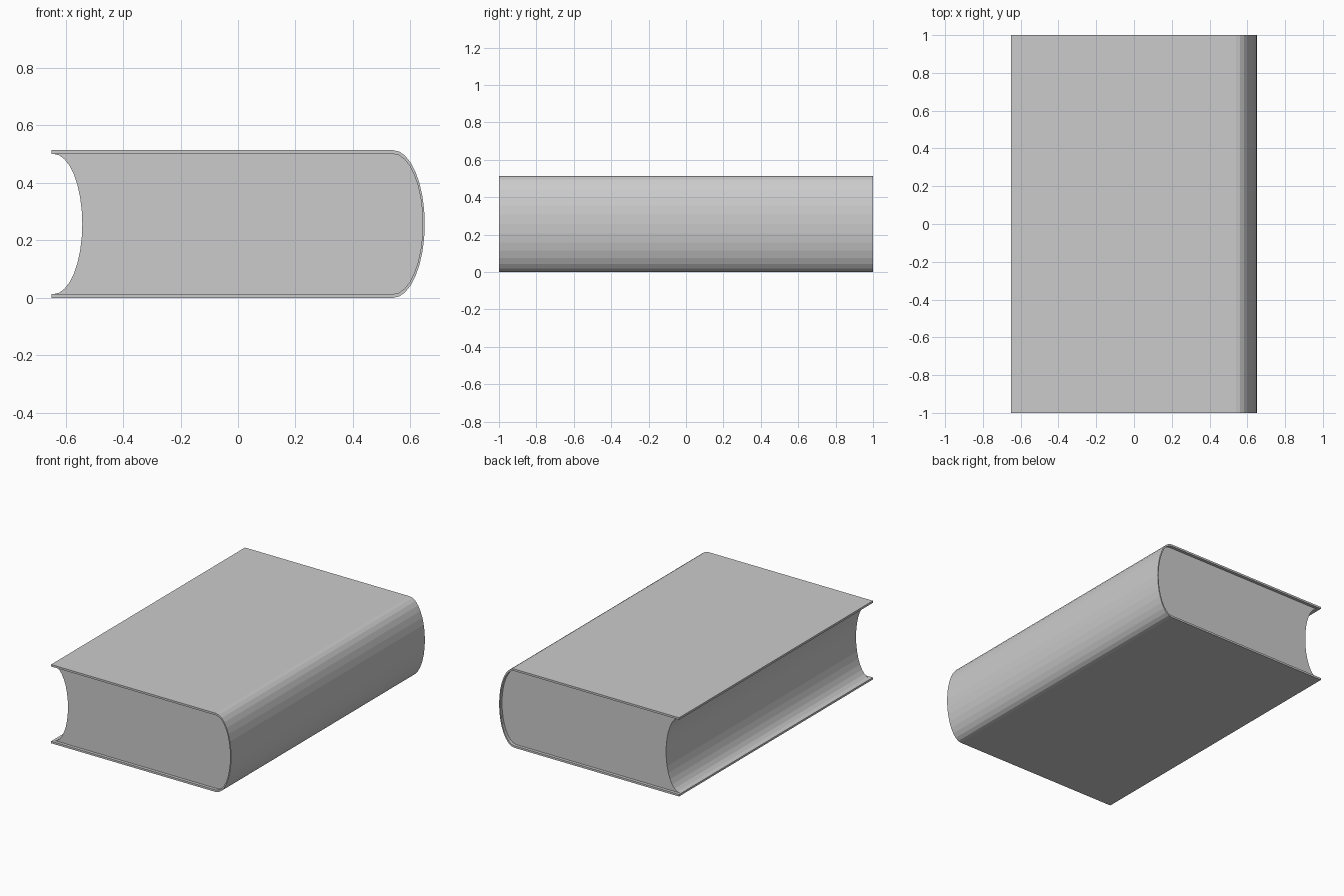
import bpy, bmesh
from math import sin, cos, pi

if "Cube" in bpy.data.objects:
    bpy.data.objects.remove(bpy.data.objects["Cube"])

HEIGHT = 0.514     # overall thickness of the book
BOARD = 0.013      # cover board thickness
MID = HEIGHT / 2
SEGS = 16


def arc(cx, rx, rz):
    """Half ellipse bulging to +x, from bottom to top."""
    pts = []
    for i in range(SEGS + 1):
        a = -pi / 2 + pi * i / SEGS
        pts.append((cx + rx * cos(a), MID + rz * sin(a)))
    return pts


def extrude_profile(name, profile, half_len):
    """Extrude an (x, z) outline along y, centred on y = 0."""
    bm = bmesh.new()
    face = bm.faces.new([bm.verts.new((x, -half_len, z)) for x, z in profile])
    geo = bmesh.ops.extrude_face_region(bm, geom=[face])["geom"]
    verts = [g for g in geo if isinstance(g, bmesh.types.BMVert)]
    bmesh.ops.translate(bm, verts=verts, vec=(0, 2 * half_len, 0))
    bmesh.ops.recalc_face_normals(bm, faces=bm.faces)
    mesh = bpy.data.meshes.new(name)
    bm.to_mesh(mesh)
    bm.free()
    obj = bpy.data.objects.new(name, mesh)
    bpy.context.collection.objects.link(obj)
    return obj


# Cover: two boards joined by the rounded spine
outer = arc(0.54, 0.11, MID)
inner = arc(0.54, 0.103, MID - BOARD)
cover = ([(-0.65, 0)] + outer + [(-0.65, HEIGHT), (-0.65, HEIGHT - BOARD)]
         + inner[::-1] + [(-0.65, BOARD)])
extrude_profile("cover", cover, 1.0)

# Page block: rounded into the spine, hollow fore edge, slightly inset
fore_edge = arc(-0.642, 0.1, MID - BOARD)
extrude_profile("page_block", inner + fore_edge[::-1], 0.98)
